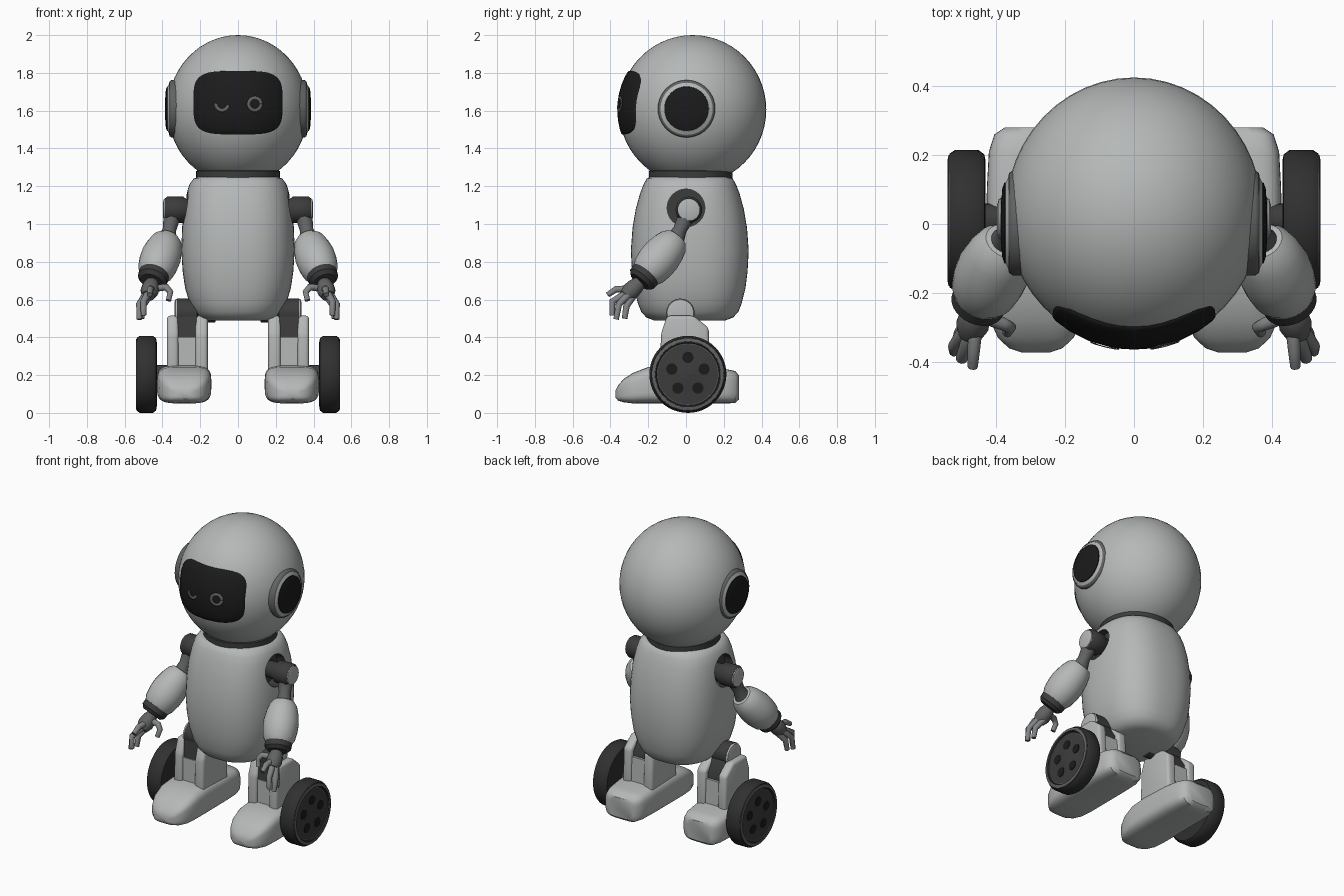
import bpy, bmesh, math
from mathutils import Vector

if "Cube" in bpy.data.objects:
    bpy.data.objects.remove(bpy.data.objects["Cube"])

def material(name, v):
    m = bpy.data.materials.new(name)
    m.diffuse_color = (v[0], v[1], v[2], 1)
    m.use_nodes = True
    m.node_tree.nodes["Principled BSDF"].inputs["Base Color"].default_value = m.diffuse_color
    return m

SHELL = material("shell_grey", (0.46, 0.48, 0.475))
BLACK = material("glass_black", (0.011, 0.011, 0.012))
TYRE = material("rubber_dark", (0.03, 0.03, 0.031))
JOINT = material("joint_dark", (0.045, 0.045, 0.046))
METAL = material("metal_grey", (0.12, 0.122, 0.125))
HAND = material("hand_grey", (0.22, 0.225, 0.23))

def finish(name, bm, mat, angle=40):
    bmesh.ops.recalc_face_normals(bm, faces=bm.faces)
    me = bpy.data.meshes.new(name)
    bm.to_mesh(me)
    bm.free()
    me.materials.append(mat)
    me.shade_smooth()
    me.set_sharp_from_angle(angle=math.radians(angle))
    ob = bpy.data.objects.new(name, me)
    bpy.context.collection.objects.link(ob)
    return ob

def skin(bm, rings, caps=True):
    """Join closed rings of points with quads."""
    vs = [[bm.verts.new(p) for p in r] for r in rings]
    n = len(vs[0])
    for a, b in zip(vs, vs[1:]):
        for i in range(n):
            bm.faces.new((a[i], a[(i + 1) % n], b[(i + 1) % n], b[i]))
    if caps:
        bm.faces.new(vs[0])
        bm.faces.new(vs[-1])

def super_xy(i, n, e):
    t = 2 * math.pi * i / n
    c, s = math.cos(t), math.sin(t)
    return (math.copysign(abs(c) ** (2 / e), c), math.copysign(abs(s) ** (2 / e), s))

def loft(name, rings, axis, e, mat, n=48):
    """Rings are (height, centre a, radius a, centre b, radius b)."""
    bm, out = bmesh.new(), []
    for h, ca, ra, cb, rb in rings:
        pts = []
        for i in range(n):
            a, b = super_xy(i, n, e)
            a, b = ca + ra * a, cb + rb * b
            pts.append((a, b, h) if axis == 'z' else (a, h, b))
        out.append(pts)
    skin(bm, out)
    return finish(name, bm, mat)

def lathe(name, prof, centre, axis, mat, n=32):
    """Turn (radius, height) points about an axis through centre."""
    q = Vector(axis).to_track_quat('Z', 'Y')
    bm = bmesh.new()
    skin(bm, [[Vector(centre) + q @ Vector((r * math.cos(2 * math.pi * i / n),
               r * math.sin(2 * math.pi * i / n), h)) for i in range(n)] for r, h in prof])
    return finish(name, bm, mat)

def prism(name, prof, x0, x1, mat, bevel=0.0):
    """Extrude a (y, z) outline between two x positions."""
    bm = bmesh.new()
    skin(bm, [[(x, y, z) for y, z in prof] for x in (x0, x1)])
    if bevel:
        bmesh.ops.bevel(bm, geom=bm.edges[:], offset=bevel, segments=3, profile=0.5, affect='EDGES')
    return finish(name, bm, mat)

def tube(name, pts, r, mat):
    cu = bpy.data.curves.new(name, 'CURVE')
    cu.dimensions = '3D'
    cu.bevel_depth, cu.bevel_resolution, cu.use_fill_caps = r, 3, True
    sp = cu.splines.new('POLY')
    sp.points.add(len(pts) - 1)
    for i, (p, q) in enumerate(zip(sp.points, pts)):
        p.co = (*q, 1)
        p.radius = 1 - 0.3 * i / (len(pts) - 1)
    cu.materials.append(mat)
    bpy.context.collection.objects.link(bpy.data.objects.new(name, cu))

# Head
HC, HR = Vector((0, 0.035, 1.605)), Vector((0.372, 0.39, 0.395))
bm = bmesh.new()
bmesh.ops.create_uvsphere(bm, u_segments=48, v_segments=28, radius=1)
for v in bm.verts:
    v.co = HC + v.co * HR
finish("head", bm, SHELL)

def on_head(x, z, off):
    k = 1 - (x / HR.x) ** 2 - ((z - HC.z) / HR.z) ** 2
    return (x, HC.y - HR.y * math.sqrt(k) - off, z)

# Face screen following the curve of the head
bm = bmesh.new()
rings = []
for t, off in ((1, -0.02), (1, 0.004), (0.97, 0.008), (0.8, 0.009), (0.55, 0.009), (0.3, 0.009), (0.05, 0.009)):
    rings.append([on_head(0.236 * t * a, 1.642 + 0.168 * t * b, off)
                  for a, b in (super_xy(i, 56, 4) for i in range(56))])
skin(bm, rings)
finish("face_screen", bm, BLACK)

# Eyes: one open ring, one winking arc
def eye(name, cx, a0, a1, n=28):
    bm = bmesh.new()
    pairs = []
    for i in range(n + 1):
        t = math.radians(a0 + (a1 - a0) * i / n)
        pairs.append([bm.verts.new(on_head(cx + r * math.cos(t), 1.635 + r * math.sin(t), 0.013))
                      for r in (0.024, 0.042)])
    for p, q in zip(pairs, pairs[1:]):
        bm.faces.new((p[0], p[1], q[1], q[0]))
    ob = finish(name, bm, METAL)
    ob.modifiers.new("thickness", 'SOLIDIFY').thickness = 0.003

eye("open_eye", 0.09, 0, 360)
eye("wink_eye", -0.085, 175, 350)

# Neck
lathe("neck_ring", [(0.2, 1.22), (0.222, 1.235), (0.222, 1.28), (0.19, 1.295)], (0, 0.025, 0), (0, 0, 1), JOINT, 48)

# Torso with shoulder recesses
torso = loft("torso", [(z, 0, rx, 0.02, ry) for z, rx, ry in (
    (0.49, 0.17, 0.19), (0.505, 0.207, 0.23), (0.535, 0.233, 0.257), (0.58, 0.256, 0.275),
    (0.66, 0.28, 0.295), (0.75, 0.293, 0.306), (0.86, 0.3, 0.312), (0.98, 0.296, 0.303),
    (1.08, 0.287, 0.286), (1.16, 0.273, 0.264), (1.21, 0.257, 0.245), (1.24, 0.235, 0.228),
    (1.25, 0.21, 0.208))], 'z', 2.5, SHELL)
cutters = []
for s in (-1, 1):
    c = lathe("shoulder_cutter", [(0.1, 0.215), (0.1, 0.4)], (0, 0, 1.085), (s, 0, 0), JOINT)
    c.hide_render = True
    cutters.append(c)
    m = torso.modifiers.new("recess", 'BOOLEAN')
    m.operation, m.solver, m.object, m.material_mode = 'DIFFERENCE', 'EXACT', c, 'TRANSFER'
bpy.context.view_layer.update()
torso_mesh = bpy.data.meshes.new_from_object(torso.evaluated_get(bpy.context.evaluated_depsgraph_get()))
torso.modifiers.clear()
torso.data = torso_mesh
torso_mesh.set_sharp_from_angle(angle=math.radians(40))
for c in cutters:
    bpy.data.objects.remove(c)

LEG = [(-0.14, 0.18), (-0.132, 0.42), (-0.1, 0.515), (0.04, 0.515), (0.12, 0.45), (0.13, 0.18)]
CORE = [(-0.12, 0.18), (-0.12, 0.4), (0.11, 0.4), (0.12, 0.18)]
PIVOT = [(-0.115, 0.38), (-0.1, 0.53), (0.03, 0.53), (0.095, 0.43), (0.095, 0.38)]

for s, side in ((-1, "left"), (1, "right")):
    X = (s, 0, 0)

    def P(x, y, z):
        return Vector((s * x, y, z))

    # Ear discs
    ear = (0, 0.003, 1.61)
    lathe(side + "_ear_rim", [(0.152, 0.3), (0.152, 0.352), (0.145, 0.362), (0.138, 0.364), (0.138, 0.3)], ear, X, METAL, 40)
    lathe(side + "_ear_band", [(0.138, 0.3), (0.138, 0.362), (0.118, 0.372), (0.11, 0.3)], ear, X, SHELL, 40)
    lathe(side + "_ear_pad", [(0.117, 0.3), (0.117, 0.376), (0.1, 0.382), (0.05, 0.386), (0.005, 0.387)], ear, X, BLACK, 40)

    # Shoulder and upper arm
    sh = (0, 0.015, 1.075)
    lathe(side + "_shoulder", [(0.05, 0.2), (0.055, 0.27), (0.07, 0.29), (0.07, 0.375), (0.06, 0.387)], sh, X, JOINT)
    lathe(side + "_shoulder_cap", [(0.06, 0.38), (0.058, 0.392), (0.04, 0.397)], sh, X, SHELL)
    a, b = P(0.345, 0.01, 1.06), P(0.375, -0.06, 0.91)
    lathe(side + "_upper_arm", [(0.05, 0), (0.042, 0.05), (0.036, 0.1), (0.05, (b - a).length)], a, b - a, METAL, 20)

    # Forearm sleeve, cuff and hand
    a, b = P(0.37, -0.05, 0.925), P(0.445, -0.215, 0.73)
    lathe(side + "_forearm", [(0.035, -0.005), (0.062, 0), (0.082, 0.025), (0.096, 0.07), (0.106, 0.13),
                              (0.105, 0.18), (0.096, 0.235), (0.08, 0.265)], a, b - a, SHELL, 28)
    lathe(side + "_cuff", [(0.07, 0.255), (0.082, 0.262), (0.08, 0.295), (0.06, 0.315)], a, b - a, JOINT, 28)
    a, b = P(0.455, -0.245, 0.69), P(0.477, -0.325, 0.615)
    lathe(side + "_palm", [(0.035, 0), (0.045, 0.03), (0.048, 0.07), (0.035, 0.105)], a, b - a, METAL, 16)
    for i, f in enumerate((
            ((0.485, -0.3, 0.63), (0.522, -0.355, 0.575), (0.522, -0.37, 0.495)),
            ((0.475, -0.32, 0.63), (0.5, -0.39, 0.59), (0.5, -0.39, 0.515)),
            ((0.47, -0.28, 0.62), (0.505, -0.315, 0.565), (0.51, -0.325, 0.5)),
            ((0.46, -0.3, 0.655), (0.465, -0.37, 0.655), (0.468, -0.415, 0.625)),
            ((0.445, -0.265, 0.66), (0.38, -0.29, 0.665), (0.358, -0.3, 0.64), (0.368, -0.315, 0.595)))):
        tube("%s_%s" % (side, "thumb" if i == 4 else "finger_%d" % (i + 1)), [P(*p) for p in f], 0.021, HAND)

    # Hip joint held in a forked leg
    hip = (0, -0.03, 0.53)
    lathe(side + "_hip", [(0.05, 0.12), (0.055, 0.21), (0.075, 0.217), (0.075, 0.322)], hip, X, JOINT)
    lathe(side + "_hip_cap", [(0.074, 0.32), (0.07, 0.332), (0.05, 0.337)], hip, X, SHELL)
    prism(side + "_leg_pivot", PIVOT, s * 0.22, s * 0.32, JOINT)
    prism(side + "_leg_outer", LEG, s * 0.315, s * 0.376, SHELL, 0.018)
    prism(side + "_leg_inner", LEG, s * 0.16, s * 0.226, SHELL, 0.018)
    prism(side + "_leg_core", CORE, s * 0.19, s * 0.35, SHELL)

    # Foot
    loft(side + "_foot", [(y, s * 0.285, w, (z0 + z1) / 2, (z1 - z0) / 2) for y, w, z0, z1 in (
        (-0.373, 0.04, 0.08, 0.12), (-0.36, 0.078, 0.065, 0.145), (-0.33, 0.11, 0.056, 0.18),
        (-0.28, 0.132, 0.05, 0.212), (-0.2, 0.143, 0.05, 0.243), (-0.1, 0.144, 0.05, 0.252),
        (0.1, 0.142, 0.05, 0.245), (0.21, 0.136, 0.05, 0.232), (0.26, 0.12, 0.052, 0.222),
        (0.28, 0.09, 0.07, 0.2))], 'y', 4, SHELL, 40)

    # Wheel with hub, rim band and round openings
    wc = Vector((0, 0.01, 0.204))
    lathe(side + "_axle", [(0.05, 0.34), (0.05, 0.45)], wc, X, JOINT, 20)
    lathe(side + "_tyre", [(0.17, 0.43), (0.192, 0.434), (0.204, 0.45), (0.204, 0.52), (0.194, 0.535),
                           (0.168, 0.538), (0.162, 0.525)], wc, X, TYRE, 48)
    lathe(side + "_rim_band", [(0.192, 0.53), (0.19, 0.538), (0.174, 0.541), (0.172, 0.53)], wc, X, METAL, 48)
    lathe(side + "_hub", [(0.165, 0.52), (0.16, 0.53), (0.06, 0.534), (0.03, 0.54)], wc, X, JOINT, 40)
    for i in range(5):
        t = 2 * math.pi * (i + 0.25) / 5
        lathe("%s_hub_opening_%d" % (side, i + 1), [(0.03, 0.528), (0.03, 0.536)],
              wc + Vector((0, 0.09 * math.cos(t), 0.09 * math.sin(t))), X, BLACK, 16)
